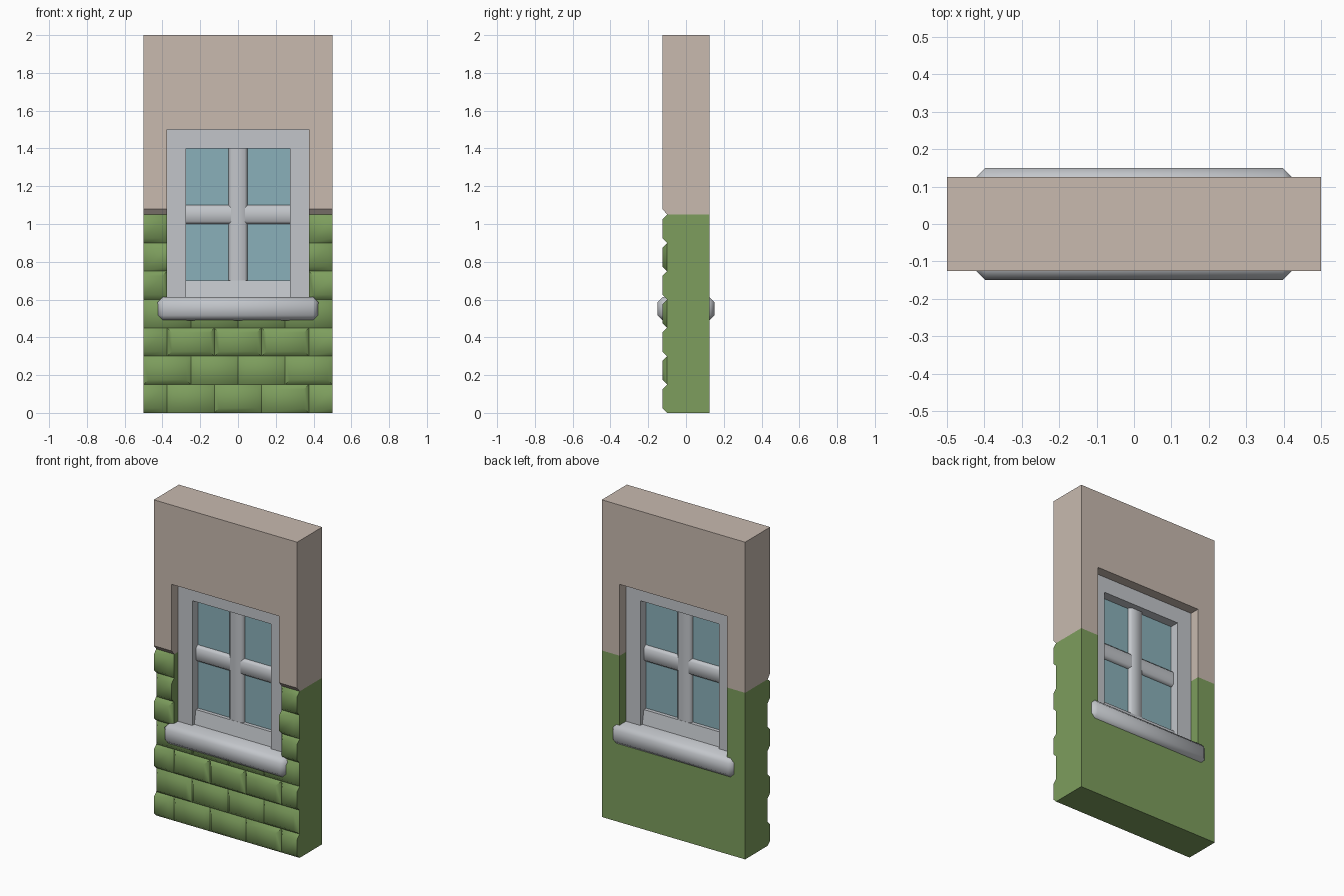
import bpy, bmesh, math
from mathutils import Vector

if "Cube" in bpy.data.objects:
    bpy.data.objects.remove(bpy.data.objects["Cube"])


def material(name, rgb):
    m = bpy.data.materials.new(name)
    m.diffuse_color = (*rgb, 1)
    m.use_nodes = True
    m.node_tree.nodes["Principled BSDF"].inputs["Base Color"].default_value = m.diffuse_color
    return m


GREEN = material("green stone", (0.205, 0.34, 0.11))
PLASTER = material("beige plaster", (0.58, 0.49, 0.43))
WHITE = material("pale grey trim", (0.54, 0.56, 0.59))
GLASS = material("blue glass", (0.255, 0.435, 0.49))


def finish(bm, name, mat, smooth=False):
    bmesh.ops.recalc_face_normals(bm, faces=bm.faces)
    me = bpy.data.meshes.new(name)
    bm.to_mesh(me)
    bm.free()
    me.materials.append(mat)
    if smooth:
        me.shade_smooth()
        me.set_sharp_from_angle(angle=math.radians(60))
    ob = bpy.data.objects.new(name, me)
    bpy.context.collection.objects.link(ob)
    return ob


def slab(outline, y0, y1):
    """Extrude an x-z outline from y0 to y1."""
    bm = bmesh.new()
    f = bm.faces.new([bm.verts.new((x, y0, z)) for x, z in outline])
    r = bmesh.ops.extrude_face_region(bm, geom=[f])
    bmesh.ops.translate(bm, vec=(0, y1 - y0, 0),
                        verts=[v for v in r["geom"] if isinstance(v, bmesh.types.BMVert)])
    return bm


def rect(x0, x1, z0, z1):
    return [(x0, z0), (x1, z0), (x1, z1), (x0, z1)]


def bevelled(name, x, y, z0, z1, width):
    bm = slab(rect(-x, x, z0, z1), -y, y)
    bmesh.ops.bevel(bm, geom=bm.edges[:], offset=width, segments=1, affect='EDGES')
    return finish(bm, name, WHITE, True)


# lower wall, U shaped around the window opening
W, H = 0.5, 0.375
finish(slab([(-W, 0), (W, 0), (W, 1.05), (H, 1.05), (H, 0.6),
             (-H, 0.6), (-H, 1.05), (-W, 1.05)], -0.1, 0.125), "lower_wall", GREEN)

# upper wall with a chamfered lower front edge
bm = slab([(-W, 1.05), (-H, 1.05), (-H, 1.5), (H, 1.5), (H, 1.05),
           (W, 1.05), (W, 2), (-W, 2)], -0.125, 0.125)
low = [e for e in bm.edges if all(abs(v.co.z - 1.05) < 1e-4 for v in e.verts)]
low_faces = [f for f in bm.faces if all(abs(v.co.z - 1.05) < 1e-4 for v in f.verts)]
side_geom = bm.verts[:] + bm.edges[:] + bm.faces[:]
bmesh.ops.bisect_plane(bm, geom=side_geom, plane_co=(0, -0.1, 0), plane_no=(0, 1, 0))
for v in bm.verts:
    if v.co.y < -0.12 and v.co.z < 1.06:
        v.co.z = 1.08
finish(bm, "upper_wall", PLASTER)

# staggered facing bricks, chamfered at the joints only
bm = bmesh.new()
C = 0.025
for row in range(7):
    z0, z1 = row * 0.15, row * 0.15 + 0.15
    joints = ([-0.375, -0.125, 0.125, 0.375] if row % 2 == 0
              else [-0.5, -0.25, 0, 0.25, 0.5])
    if row >= 4:
        spans = [(-W, -H), (H, W)]
    else:
        xs = sorted(set(joints + [-W, W]))
        spans = list(zip(xs, xs[1:]))
    for a, b in spans:
        ca = C if a in joints else 0
        cb = C if b in joints else 0
        back = [bm.verts.new((x, -0.1, z)) for x, z in rect(a, b, z0, z1)]
        front = [bm.verts.new((x, -0.125, z))
                 for x, z in rect(a + ca, b - cb, z0 + C, z1 - C)]
        bm.faces.new(front)
        bm.faces.new(back[::-1])
        for i in range(4):
            j = (i + 1) % 4
            bm.faces.new([back[i], back[j], front[j], front[i]])
finish(bm, "facing_bricks", GREEN, True)

# window frame
I = 0.275
finish(slab([(-H, 0.6), (-I, 0.6), (-I, 1.4), (I, 1.4), (I, 0.6),
             (H, 0.6), (H, 1.5), (-H, 1.5)], -0.0625, 0.0625), "window_frame", WHITE)


# glazing bars: chamfered profile swept along x or z
def bar(name, vertical, centre, half):
    prof = [(-0.05, -0.012), (-0.036, -0.026), (0.036, -0.026), (0.05, -0.012),
            (0.05, 0.012), (0.036, 0.026), (-0.036, 0.026), (-0.05, 0.012)]
    bm = bmesh.new()
    place = ((lambda w, y, t: (w, y, centre + t)) if vertical
             else (lambda w, y, t: (t, y, centre + w)))
    f = bm.faces.new([bm.verts.new(place(w, y, -half)) for w, y in prof])
    r = bmesh.ops.extrude_face_region(bm, geom=[f])
    vec = Vector((0, 0, 2 * half)) if vertical else Vector((2 * half, 0, 0))
    bmesh.ops.translate(bm, vec=vec,
                        verts=[v for v in r["geom"] if isinstance(v, bmesh.types.BMVert)])
    finish(bm, name, WHITE, True)


bar("vertical_glazing_bar", True, 1.05, 0.36)
bar("horizontal_glazing_bar", False, 1.05, I)

# bottom rail, leaning back towards the glass on both sides
bm = slab(rect(-I, I, 0.6, 0.7), -0.045, 0.045)
for v in bm.verts:
    if v.co.z > 0.65:
        v.co.y *= 0.6
finish(bm, "bottom_rail", WHITE)

# glass and sill
finish(slab(rect(-I, I, 0.69, 1.4), -0.004, 0.004), "glass_pane", GLASS)
bevelled("window_sill", 0.425, 0.15, 0.49, 0.613, 0.027)
